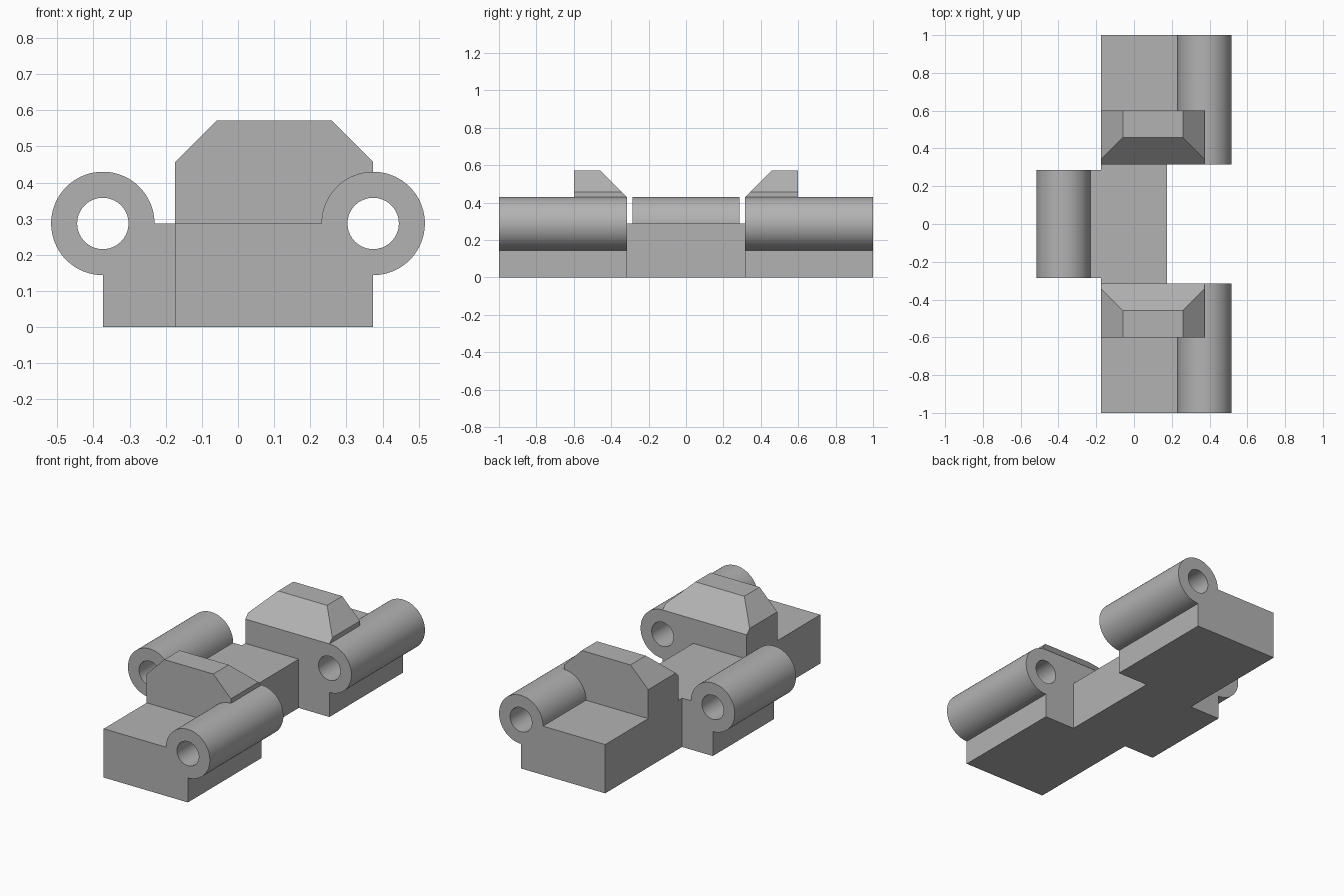
import bpy, bmesh
from math import sin, cos, radians
from mathutils import Vector

cube = bpy.data.objects.get("Cube")
if cube:
    bpy.data.objects.remove(cube, do_unlink=True)

grey = bpy.data.materials.new("plain grey")
grey.use_nodes = True
colour = (0.45, 0.45, 0.45, 1)
grey.diffuse_color = colour
grey.node_tree.nodes["Principled BSDF"].inputs["Base Color"].default_value = colour

# Shared sizes
PIN_X, PIN_Z = 0.374, 0.287
RING, BORE = 0.143, 0.071
HALF = 0.174
GAP, TAB_END, END = 0.316, 0.6, 1.0
TOP, CHAMFER = 0.572, 0.115


def arc(radius, start, stop, steps):
    """Points on a circle around the pin axis."""
    angles = [radians(start + (stop - start) * i / steps) for i in range(steps + 1)]
    return [(PIN_X + radius * cos(a), PIN_Z + radius * sin(a)) for a in angles]


def extrude_profile(name, loops, y0, y1, flip=1, cut=None):
    """Fill x-z loops (outline, then holes) and extrude them along y."""
    bm = bmesh.new()
    edges = []
    for loop in loops:
        verts = [bm.verts.new((flip * x, y0, z)) for x, z in loop]
        edges += [bm.edges.new((v, verts[i - 1])) for i, v in enumerate(verts)]
    bmesh.ops.triangle_fill(bm, edges=edges, use_beauty=True)
    result = bmesh.ops.extrude_face_region(bm, geom=bm.faces[:])
    moved = [g for g in result["geom"] if isinstance(g, bmesh.types.BMVert)]
    bmesh.ops.translate(bm, verts=moved, vec=(0, y1 - y0, 0))
    if cut:
        # Sloping cut, closed with a new face
        point, normal = cut
        sliced = bmesh.ops.bisect_plane(
            bm, geom=bm.verts[:] + bm.edges[:] + bm.faces[:],
            plane_co=point, plane_no=normal, clear_outer=True)
        rim = [g for g in sliced["geom_cut"] if isinstance(g, bmesh.types.BMEdge)]
        bmesh.ops.holes_fill(bm, edges=rim)
    bmesh.ops.recalc_face_normals(bm, faces=bm.faces[:])
    mesh = bpy.data.meshes.new(name)
    bm.to_mesh(mesh)
    bm.free()
    mesh.materials.append(grey)
    obj = bpy.data.objects.new(name, mesh)
    bpy.context.collection.objects.link(obj)
    bpy.ops.object.select_all(action="DESELECT")
    obj.select_set(True)
    bpy.context.view_layer.objects.active = obj
    bpy.ops.object.shade_smooth_by_angle(angle=radians(30))
    return obj


def knuckle_profile(inner_x):
    """Base block carrying a bored barrel on its outer edge."""
    outline = [(inner_x, 0), (PIN_X, 0)] + arc(RING, -90, 180, 72) + [(inner_x, PIN_Z)]
    return [outline, arc(BORE, 0, 360, 64)[:-1]]


# Tab outline resting on the block and against the barrel
tab_profile = [(-HALF, PIN_Z)] + arc(RING, 180, 90, 24) + [
    (PIN_X, TOP - CHAMFER), (PIN_X - CHAMFER, TOP),
    (CHAMFER - HALF, TOP), (-HALF, TOP - CHAMFER)]

# End blocks with barrels and chamfered tabs
for side, label in ((-1, "front"), (1, "back")):
    extrude_profile(label + "_knuckle_block", knuckle_profile(-HALF), side * GAP, side * END)
    slope = (Vector((0, side * GAP, PIN_Z + RING)), Vector((0, -side, 1)))
    extrude_profile(label + "_tab", [tab_profile], side * GAP, side * TAB_END, cut=slope)

# Middle block and its opposite-facing barrel
middle = [(-HALF, 0), (HALF, 0), (HALF, PIN_Z), (-HALF, PIN_Z)]
extrude_profile("middle_block", [middle], -GAP, GAP)
extrude_profile("middle_knuckle", knuckle_profile(HALF), -0.285, 0.285, flip=-1)
